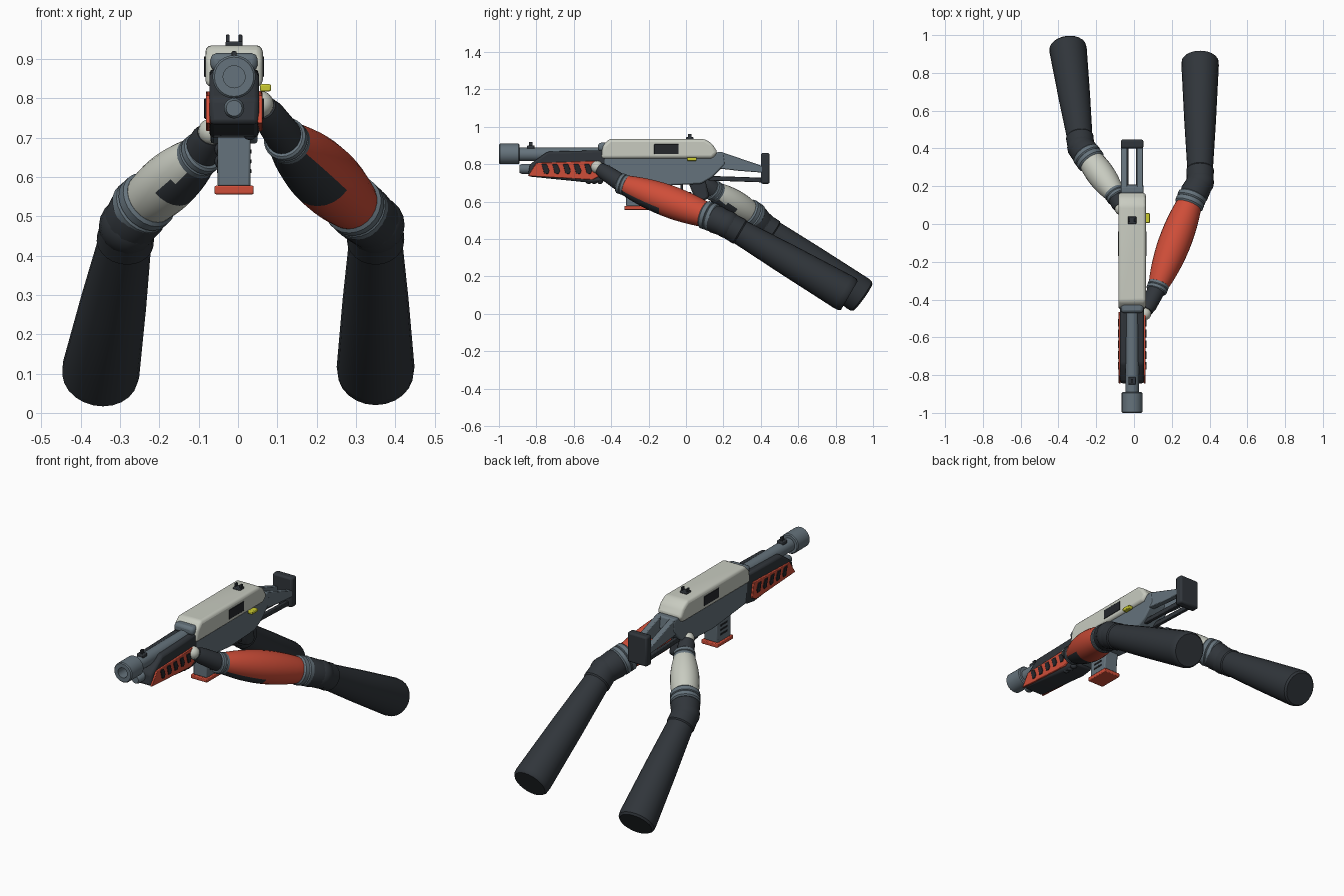
import bpy, bmesh, math
from mathutils import Vector

if "Cube" in bpy.data.objects:
    bpy.data.objects.remove(bpy.data.objects["Cube"])

CX = -0.01  # centre line of the gun


def material(name, r, g, b):
    m = bpy.data.materials.new(name)
    m.use_nodes = True
    m.diffuse_color = (r, g, b, 1)
    bsdf = next(n for n in m.node_tree.nodes if n.type == 'BSDF_PRINCIPLED')
    bsdf.inputs["Base Color"].default_value = (r, g, b, 1)
    return m


LIGHT = material("light grey", 0.58, 0.60, 0.53)
RED = material("orange red", 0.62, 0.075, 0.04)
STEEL = material("blue grey", 0.13, 0.17, 0.20)
DARK = material("charcoal", 0.03, 0.036, 0.043)
BLACK = material("near black", 0.018, 0.02, 0.024)
YELLOW = material("yellow", 0.60, 0.60, 0.03)


def finish(name, bm, mats, bevel=0, segments=2):
    bmesh.ops.recalc_face_normals(bm, faces=bm.faces)
    mesh = bpy.data.meshes.new(name)
    bm.to_mesh(mesh)
    bm.free()
    obj = bpy.data.objects.new(name, mesh)
    bpy.context.collection.objects.link(obj)
    for m in mats:
        mesh.materials.append(m)
    if bevel:
        mod = obj.modifiers.new("bevel", 'BEVEL')
        mod.width, mod.segments = bevel, segments
        mod.limit_method, mod.angle_limit = 'ANGLE', 0.4
    bpy.ops.object.select_all(action='DESELECT')
    obj.select_set(True)
    bpy.context.view_layer.objects.active = obj
    bpy.ops.object.shade_smooth_by_angle(angle=math.radians(35))
    return obj


def prism(name, profile, half, mat, x=CX, bevel=0.006, segments=2):
    """Side profile of (y, z) points pushed out to both sides of x."""
    bm = bmesh.new()
    face = bm.faces.new([bm.verts.new((x - half, y, z)) for y, z in profile])
    out = bmesh.ops.extrude_face_region(bm, geom=[face])["geom"]
    bmesh.ops.translate(bm, vec=(2 * half, 0, 0),
                        verts=[v for v in out if isinstance(v, bmesh.types.BMVert)])
    return finish(name, bm, [mat], bevel, segments)


def box(name, y0, y1, z0, z1, half, mat, x=CX, bevel=0.004):
    return prism(name, [(y0, z0), (y1, z0), (y1, z1), (y0, z1)], half, mat, x, bevel)


def lathe(name, start, end, profile, mats, sides=24, rule=None):
    """Rings of (fraction, radius) turned about the line from start to end."""
    a, b = Vector(start), Vector(end)
    rot = (b - a).to_track_quat('Z', 'Y')
    bm = bmesh.new()
    rings = []
    for t, r in profile:
        rings.append([bm.verts.new(a.lerp(b, t) + rot @ Vector(
            (r * math.cos(k * math.tau / sides), r * math.sin(k * math.tau / sides), 0)))
            for k in range(sides)])
    for lo, hi in zip(rings, rings[1:]):
        for k in range(sides):
            n = (k + 1) % sides
            bm.faces.new((lo[k], lo[n], hi[n], hi[k]))
    bm.faces.new(rings[0])
    bm.faces.new(rings[-1])
    bmesh.ops.recalc_face_normals(bm, faces=bm.faces)
    if rule:
        for f in bm.faces:
            t = (f.calc_center_median() - a).dot(b - a) / (b - a).length_squared
            f.normal_update()
            f.material_index = rule(t, f.normal)
    return finish(name, bm, mats)


def ball(name, centre, radius, mat):
    bm = bmesh.new()
    bmesh.ops.create_uvsphere(bm, u_segments=16, v_segments=10, radius=radius)
    bmesh.ops.translate(bm, vec=centre, verts=bm.verts)
    return finish(name, bm, [mat])


# Barrel, hollow muzzle and lower tube
lathe("muzzle", (CX, -0.89, 0.855), (CX, -1.0, 0.855),
      [(0, 0.05), (0.05, 0.055), (0.95, 0.055), (1, 0.05), (1, 0.028), (0.4, 0.028)], [STEEL])
lathe("barrel", (CX, -0.40, 0.853), (CX, -0.90, 0.853), [(0, 0.036), (1, 0.036)], [STEEL])
lathe("lower_tube", (CX, -0.5, 0.775), (CX, -0.89, 0.775),
      [(0, 0.026), (0.97, 0.026), (1, 0.02)], [STEEL])
box("front_sight_base", -0.85, -0.81, 0.88, 0.90, 0.02, DARK)
box("front_sight_post", -0.84, -0.82, 0.895, 0.92, 0.006, DARK, bevel=0.002)

# Handguard with slotted side panels
prism("handguard", [(-0.845, 0.735), (-0.835, 0.80), (-0.74, 0.868), (-0.43, 0.875),
                    (-0.43, 0.71), (-0.50, 0.70)], 0.063, DARK, bevel=0.012)
for side, word in ((1, "left"), (-1, "right")):
    prism(word + "_guard_panel", [(-0.845, 0.737), (-0.80, 0.807), (-0.48, 0.818),
                                  (-0.465, 0.735), (-0.50, 0.717)],
          0.006, RED, CX + side * 0.066, 0.003)
    for i in range(5):
        y = -0.76 + i * 0.057
        prism(f"{word}_vent_{i + 1}", [(y - 0.012, 0.80), (y + 0.016, 0.80), (y + 0.03, 0.765),
                                       (y + 0.022, 0.748), (y + 0.002, 0.75)],
              0.005, BLACK, CX + side * 0.071, 0.002)

# Receiver
prism("receiver_cover", [(-0.455, 0.83), (-0.445, 0.90), (-0.41, 0.935), (0.10, 0.935),
                         (0.14, 0.91), (0.17, 0.862), (0.14, 0.83)], 0.073, LIGHT,
      bevel=0.016, segments=3)
prism("receiver_body", [(-0.455, 0.835), (0.14, 0.835), (0.165, 0.865), (0.20, 0.865),
                        (0.21, 0.80), (0.14, 0.73), (0.08, 0.695), (-0.14, 0.685),
                        (-0.43, 0.715)], 0.06, STEEL, bevel=0.008)
box("front_collar", -0.47, -0.41, 0.87, 0.915, 0.06, STEEL, bevel=0.015)
for side, word in ((1, "left"), (-1, "right")):
    box(word + "_port", -0.17, -0.04, 0.855, 0.907, 0.003, BLACK, CX + side * 0.073, 0.001)
box("safety_catch", 0.005, 0.057, 0.818, 0.836, 0.014, YELLOW, 0.07)
box("rear_sight_base", 0.0, 0.04, 0.93, 0.945, 0.022, DARK)
for side, word in ((1, "left"), (-1, "right")):
    box(word + "_sight_prong", 0.01, 0.03, 0.94, 0.962, 0.005, DARK, CX + side * 0.016, 0.002)

# Skeleton stock
for side, word in ((1, "left"), (-1, "right")):
    prism(word + "_stock_rail", [(0.15, 0.862), (0.20, 0.862), (0.41, 0.79), (0.41, 0.755),
                                 (0.28, 0.765), (0.15, 0.78)], 0.016, STEEL,
          CX + side * 0.042, 0.004)
    prism(word + "_stock_lower_rail", [(0.12, 0.738), (0.41, 0.728), (0.41, 0.703), (0.12, 0.713)],
          0.01, DARK, CX + side * 0.03, 0.003)
box("butt_plate", 0.40, 0.447, 0.695, 0.86, 0.06, DARK, bevel=0.01)

# Magazine, grip and trigger
prism("magazine", [(-0.32, 0.575), (-0.205, 0.575), (-0.19, 0.72), (-0.32, 0.72)], 0.042, STEEL)
box("magazine_base", -0.33, -0.19, 0.556, 0.578, 0.05, RED)
for i in range(3):
    box(f"magazine_slot_{i + 1}", -0.29, -0.23, 0.61 + i * 0.025, 0.62 + i * 0.025, 0.044, BLACK,
        bevel=0.001)
prism("pistol_grip", [(0.01, 0.71), (0.10, 0.73), (0.125, 0.625), (0.10, 0.605), (0.05, 0.61)],
      0.032, DARK, bevel=0.012)
prism("trigger_guard", [(-0.09, 0.70), (-0.075, 0.65), (0.03, 0.64), (0.03, 0.65),
                        (-0.067, 0.66), (-0.08, 0.70)], 0.012, DARK, bevel=0.002)
box("trigger", -0.03, -0.015, 0.66, 0.70, 0.006, BLACK, bevel=0.002)


def arm(word, hand, cuff, fore_end, elbow, shoulder, mat, thick):
    """Hand joint, wrist, cuff, bulging forearm, elbow ring and flared upper arm."""
    hand, cuff, fore_end, elbow, shoulder = map(Vector, (hand, cuff, fore_end, elbow, shoulder))
    ball(word + "_hand_joint", hand, 0.034, LIGHT)
    lathe(word + "_wrist", hand, cuff, [(0.1, 0.034), (0.3, 0.042), (1, 0.048)], [DARK])
    along = (fore_end - cuff).normalized()

    def ring(name, centre, r, width):
        lathe(name, centre - along * width, centre + along * width,
              [(0, r * 0.9), (0.12, r), (0.45, r), (0.5, r * 0.93), (0.6, r), (0.9, r),
               (1, r * 0.9)], [STEEL])

    ring(word + "_wrist_ring", cuff, 0.056, 0.024)
    bulge = [(i / 12, 0.05 + (thick - 0.05) * math.sin(math.pi * i / 12) ** 0.8 + 0.012 * i / 12)
             for i in range(13)]
    # Dark pad on the underside next to the wrist
    lathe(word + "_forearm", cuff, fore_end, bulge, [mat, DARK],
          rule=lambda t, n: int(t < 0.5 and n.z < -0.45))
    ring(word + "_elbow_ring", fore_end, 0.077, 0.034)
    lathe(word + "_elbow_cuff", fore_end, elbow, [(0, 0.066), (0.4, 0.076), (1, 0.07)], [DARK])
    ball(word + "_elbow", elbow, 0.074, DARK)
    lathe(word + "_upper_arm", elbow, shoulder,
          [(0, 0.07), (0.1, 0.073), (0.11, 0.068), (0.5, 0.084), (0.95, 0.099), (0.985, 0.097),
           (1, 0.088)], [DARK])


# Arms
arm("left", (0.057, -0.475, 0.785), (0.125, -0.335, 0.692), (0.30, 0.125, 0.522),
    (0.35, 0.22, 0.478), (0.35, 0.873, 0.098), RED, 0.08)
arm("right", (-0.068, 0.08, 0.715), (-0.098, 0.155, 0.655), (-0.24, 0.35, 0.53),
    (-0.28, 0.405, 0.475), (-0.352, 0.945, 0.09), LIGHT, 0.068)

# Fingers tucked under the guard and around the grip
for i in range(3):
    ball(f"left_finger_{i + 1}", (0.03, -0.52 + i * 0.03, 0.712), 0.018, DARK)
    ball(f"right_finger_{i + 1}", (-0.04, 0.04 + i * 0.012, 0.70 - i * 0.03), 0.02, DARK)
